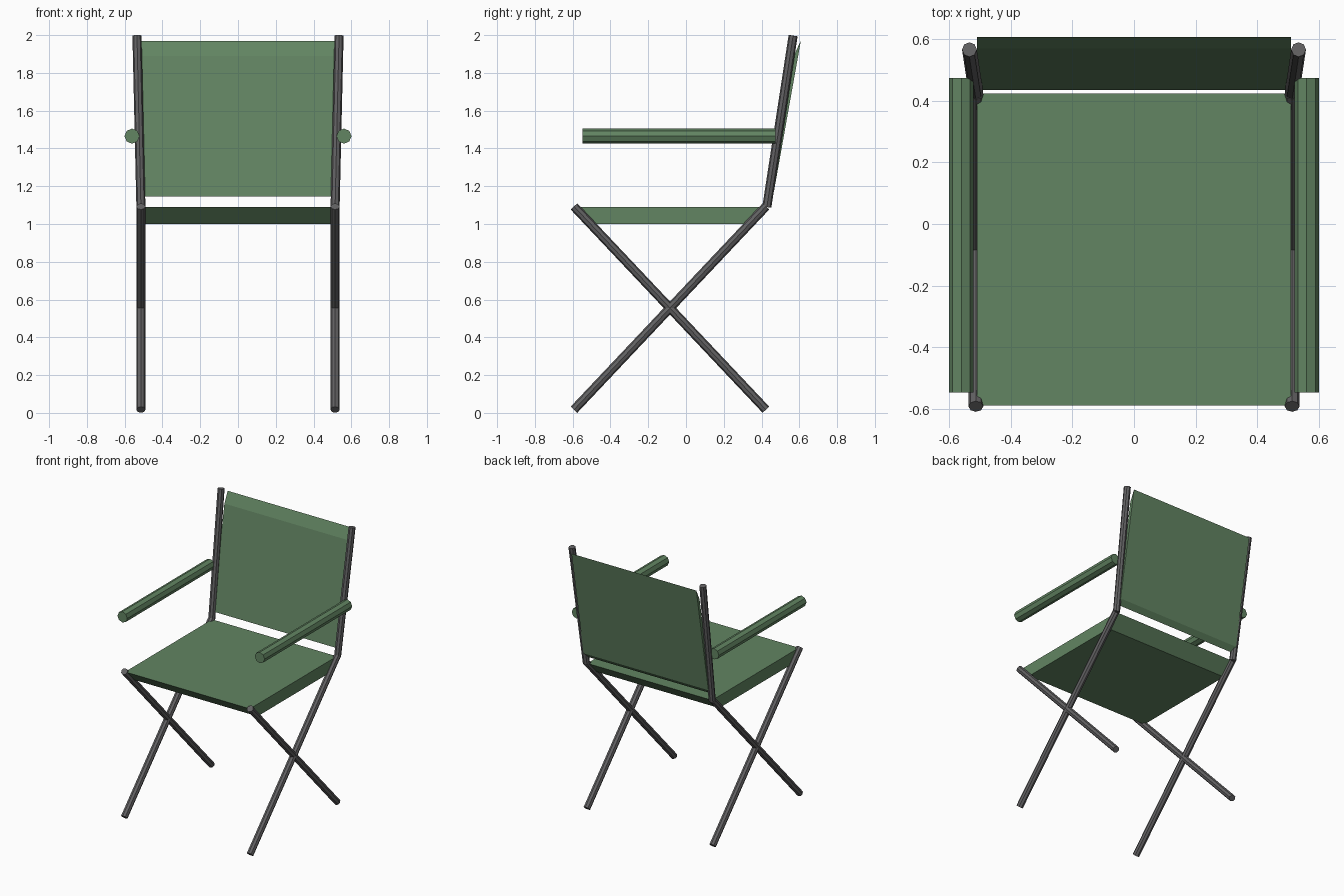
import bpy, math
from mathutils import Vector, Matrix

if "Cube" in bpy.data.objects:
    bpy.data.objects.remove(bpy.data.objects["Cube"])


def material(name, rgb):
    m = bpy.data.materials.new(name)
    m.diffuse_color = (*rgb, 1)
    m.use_nodes = True
    m.node_tree.nodes["Principled BSDF"].inputs["Base Color"].default_value = m.diffuse_color
    return m


GREEN = material("green canvas", (0.122, 0.232, 0.122))
GREY = material("dark grey metal", (0.122, 0.120, 0.124))


def mesh_object(name, verts, faces, mat):
    me = bpy.data.meshes.new(name)
    me.from_pydata(verts, [], faces)
    me.materials.append(mat)
    ob = bpy.data.objects.new(name, me)
    bpy.context.collection.objects.link(ob)
    return ob


def tube(name, a, b, r, mat, n=8):
    """Capped straight tube from a to b with square-cut ends."""
    a, b = Vector(a), Vector(b)
    d = (b - a).normalized()
    u = Vector((1, 0, 0))
    u = (u - d * u.dot(d)).normalized()
    v = d.cross(u)
    ring = [(u * math.cos(t) + v * math.sin(t)) * r
            for t in (2 * math.pi * i / n for i in range(n))]
    verts = [a + p for p in ring] + [b + p for p in ring]
    faces = [(i, (i + 1) % n, n + (i + 1) % n, n + i) for i in range(n)]
    faces += [tuple(reversed(range(n))), tuple(range(n, 2 * n))]
    return mesh_object(name, verts, faces, mat)


def slab(name, profile, half, mat):
    """Counter-clockwise (y, z) profile extruded across the width."""
    n = len(profile)
    verts = [(x, y, z) for x in (-half, half) for y, z in profile]
    faces = [((i + 1) % n, i, n + i, n + (i + 1) % n) for i in range(n)]
    faces += [tuple(reversed(range(n))), tuple(range(n, 2 * n))]
    for_faces = [f if k >= n else tuple(reversed(f)) for k, f in enumerate(faces)]
    return mesh_object(name, verts, for_faces, mat)


# Seat: sides taper in to follow the crossed legs
slab("seat", [(-0.50, 1.0), (0.34, 1.0), (0.425, 1.09), (-0.59, 1.09)], 0.51, GREEN)

# Back panel: leaning sheet with bevelled top and bottom
slab("back_panel", [(0.435, 1.145), (0.467, 1.18), (0.608, 1.97), (0.57, 1.89)],
     0.51, GREEN)

# Crossed legs, back posts and armrests on both sides
for side, s in (("left", -1), ("right", 1)):
    x = 0.514 * s
    tube(f"{side}_front_leg", (x, -0.593, 1.093), (x, 0.423, 0.017), 0.024, GREY)
    tube(f"{side}_rear_leg", (x, 0.423, 1.093), (x, -0.593, 0.017), 0.024, GREY)
    tube(f"{side}_back_post", (x, 0.428, 1.09), (0.535 * s, 0.567, 1.997), 0.024, GREY)
    tube(f"{side}_armrest", (0.561 * s, -0.548, 1.465), (0.561 * s, 0.475, 1.465), 0.04, GREEN)
